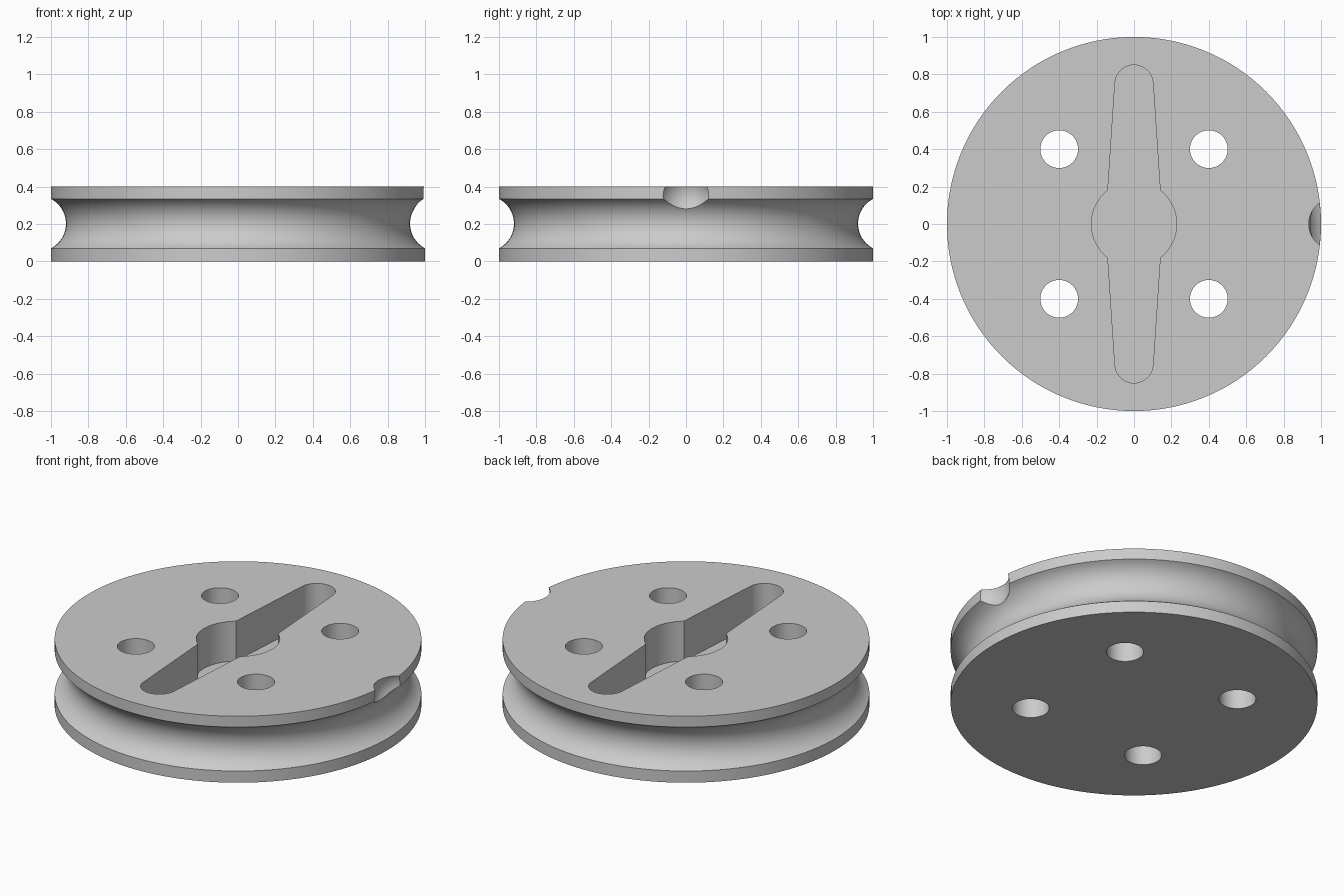
import bpy, bmesh, math
from math import sin, cos, pi

if "Cube" in bpy.data.objects:
    bpy.data.objects.remove(bpy.data.objects["Cube"])

grey = bpy.data.materials.new("grey")
grey.diffuse_color = (0.6, 0.6, 0.6, 1)
grey.use_nodes = True
grey.node_tree.nodes["Principled BSDF"].inputs["Base Color"].default_value = grey.diffuse_color


def make_object(name, bm):
    bmesh.ops.recalc_face_normals(bm, faces=bm.faces)
    mesh = bpy.data.meshes.new(name)
    bm.to_mesh(mesh)
    bm.free()
    mesh.materials.append(grey)
    obj = bpy.data.objects.new(name, mesh)
    bpy.context.collection.objects.link(obj)
    return obj


def lathe(name, profile, steps=128):
    """Spin a closed (radius, height) profile with solid flat caps."""
    bm = bmesh.new()
    rings = [[bm.verts.new((r * cos(2 * pi * i / steps), r * sin(2 * pi * i / steps), z))
              for i in range(steps)] for r, z in profile]
    for a, b in zip(rings, rings[1:]):
        for i in range(steps):
            j = (i + 1) % steps
            bm.faces.new((a[i], a[j], b[j], b[i]))
    bm.faces.new(rings[0][::-1])
    bm.faces.new(rings[-1])
    return make_object(name, bm)


def prism(name, outline, z0, z1):
    """Extrude a flat outline between two heights."""
    bm = bmesh.new()
    face = bm.faces.new([bm.verts.new((x, y, z0)) for x, y in outline])
    new = bmesh.ops.extrude_face_region(bm, geom=[face])["geom"]
    bmesh.ops.translate(bm, vec=(0, 0, z1 - z0),
                        verts=[v for v in new if isinstance(v, bmesh.types.BMVert)])
    return make_object(name, bm)


def arc(cx, cy, r, a0, a1, n):
    return [(cx + r * cos(a0 + (a1 - a0) * i / n), cy + r * sin(a0 + (a1 - a0) * i / n))
            for i in range(n + 1)]


# Pulley wheel: two straight flanges with a round rope groove between
half = math.asin(0.132 / 0.149)
groove = arc(1.069, 0.202, 0.149, pi + half, pi - half, 20)
groove = [(min(r, 1.0), z) for r, z in groove]
wheel = lathe("pulley_wheel", [(1, 0)] + groove + [(1, 0.4)])

# Recess: round hub pocket with a tapered, round-ended arm on each side
corner = math.atan2(0.18, 0.14)
side = arc(0, 0, 0.228, -corner, corner, 16)
cap = arc(0, 0.748, 0.102, 0.06, pi - 0.06, 20)
half_outline = side + cap
outline = half_outline + [(-x, -y) for x, y in half_outline]
cutters = [prism("recess_cutter", outline, 0.16, 0.6)]

# Four through holes
for x in (-0.4, 0.4):
    for y in (-0.4, 0.4):
        cutters.append(prism("hole_cutter", arc(x, y, 0.101, 0, 2 * pi, 40)[:-1], -0.2, 0.6))

# Rounded cord notch in the upper flange
bm = bmesh.new()
bmesh.ops.create_uvsphere(bm, u_segments=48, v_segments=24, radius=0.145)
bmesh.ops.translate(bm, verts=bm.verts, vec=(1.07, 0, 0.35))
cutters.append(make_object("notch_cutter", bm))

# Cut everything, then tidy up
bpy.context.view_layer.objects.active = wheel
wheel.select_set(True)
for cutter in cutters:
    mod = wheel.modifiers.new("cut", "BOOLEAN")
    mod.operation = "DIFFERENCE"
    mod.solver = "EXACT"
    mod.object = cutter
    bpy.ops.object.modifier_apply(modifier=mod.name)
for cutter in cutters:
    bpy.data.objects.remove(cutter, do_unlink=True)

bpy.ops.object.shade_smooth_by_angle(angle=math.radians(30))
